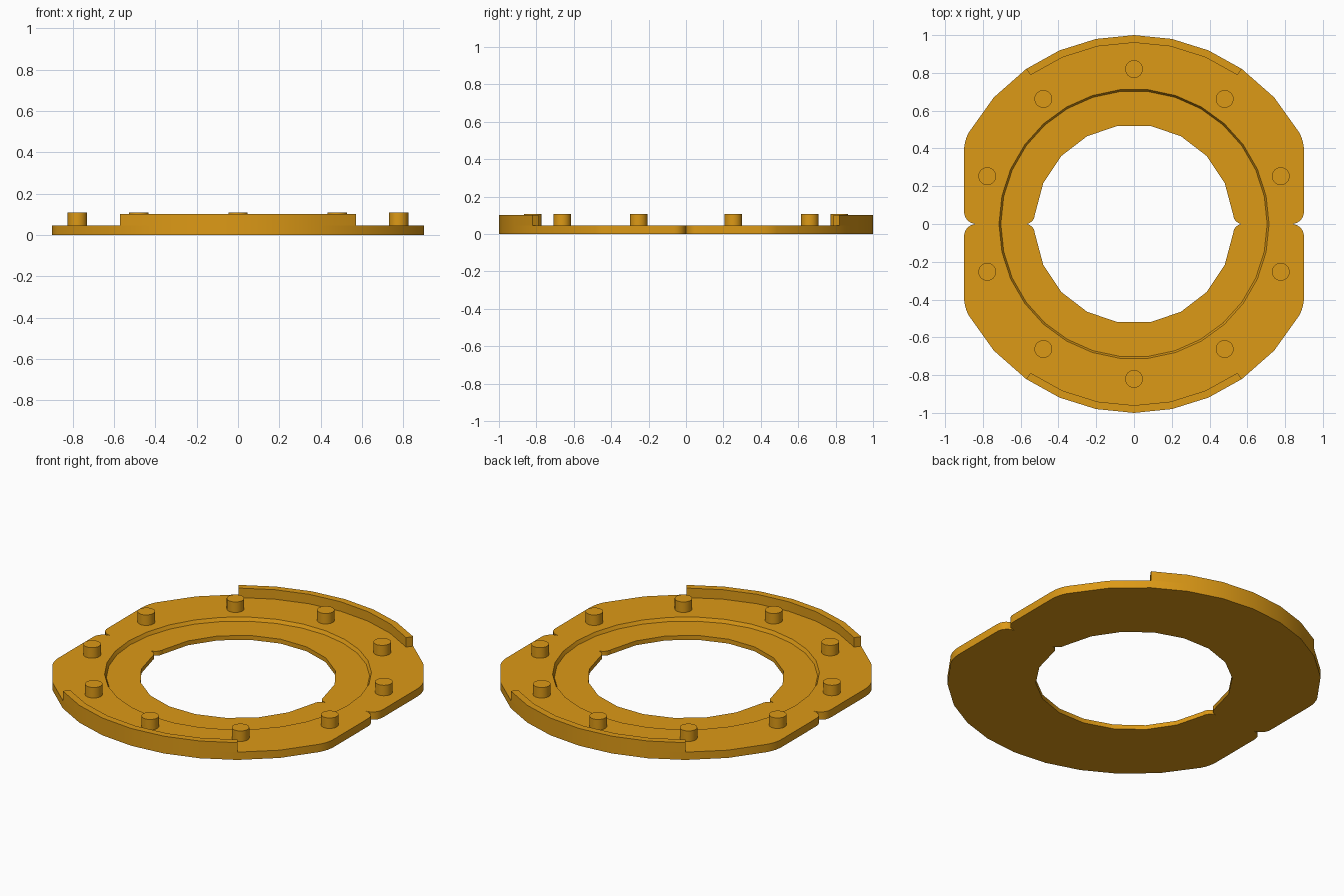
import bpy, bmesh
from math import sin, cos, radians

if "Cube" in bpy.data.objects:
    bpy.data.objects.remove(bpy.data.objects["Cube"])

AMBER = bpy.data.materials.new("amber")
AMBER.diffuse_color = (0.72, 0.32, 0.008, 1)
AMBER.use_nodes = True
AMBER.node_tree.nodes["Principled BSDF"].inputs["Base Color"].default_value = AMBER.diffuse_color


def arc(cx, cy, r, a0, a1, n):
    return [(cx + r * cos(radians(a0 + (a1 - a0) * i / n)),
             cy + r * sin(radians(a0 + (a1 - a0) * i / n))) for i in range(n + 1)]


def mirror_quarter(q):
    """Closed outline from a quarter running from the +y side to the +x axis."""
    half = q + [(x, -y) for x, y in reversed(q)]
    pts = half + [(-x, y) for x, y in reversed(half)]
    out = []
    for p in pts:
        if not any(abs(p[0] - o[0]) + abs(p[1] - o[1]) < 1e-5 for o in out):
            out.append(p)
    return out


def add_loop(bm, pts, z):
    return [bm.verts.new((x, y, z)) for x, y in pts]


def wall(bm, a, b):
    n = len(a)
    for i in range(n):
        bm.faces.new((a[i], a[(i + 1) % n], b[(i + 1) % n], b[i]))


def fill(bm, *loops):
    edges = []
    for lp in loops:
        for i, v in enumerate(lp):
            w = lp[(i + 1) % len(lp)]
            edges.append(bm.edges.get((v, w)) or bm.edges.new((v, w)))
    bmesh.ops.triangle_fill(bm, edges=edges, use_beauty=True, use_dissolve=False)


def finish(bm, name):
    bmesh.ops.recalc_face_normals(bm, faces=bm.faces)
    me = bpy.data.meshes.new(name)
    bm.to_mesh(me)
    bm.free()
    me.materials.append(AMBER)
    ob = bpy.data.objects.new(name, me)
    bpy.context.collection.objects.link(ob)
    bpy.ops.object.select_all(action='DESELECT')
    ob.select_set(True)
    bpy.context.view_layer.objects.active = ob
    bpy.ops.object.shade_smooth_by_angle(angle=radians(30))
    return ob


TOP, FLOOR = 0.046, 0.026

# Base plate: flat-sided disc, shallow recess, notched centre hole
outer = mirror_quarter(arc(0, 0, 1, 90, 55.2, 3) + arc(0, 0, 1, 55.2, 28.94, 2)[1:]
                       + arc(0.7, 0.387, 0.2, 28.94, 0, 4)[1:]
                       + arc(0.835, 0.065, 0.065, 0, -90, 6))
hole = mirror_quarter(arc(0, 0, 0.527, 80.7, 5.5, 4) + arc(0.575, 0.05, 0.05, 180, 270, 6))
ring_hi = arc(0, 0, 0.715, 0, 348, 29)
ring_lo = arc(0, 0, 0.705, 0, 348, 29)

bm = bmesh.new()
o0, o1 = add_loop(bm, outer, 0), add_loop(bm, outer, TOP)
r1, r0 = add_loop(bm, ring_hi, TOP), add_loop(bm, ring_lo, FLOOR)
h1, h0 = add_loop(bm, hole, FLOOR), add_loop(bm, hole, 0)
for a, b in ((o0, o1), (r1, r0), (h1, h0)):
    wall(bm, a, b)
for a, b in ((o1, r1), (r0, h1), (o0, h0)):
    fill(bm, a, b)
finish(bm, "base_plate")

# Raised rim lips at front and back
for name, s in (("rim_back", 1), ("rim_front", -1)):
    pts = arc(0, 0, 1, 55.2, 124.8, 6) + arc(0, 0, 0.96, 124.8, 55.2, 6)
    pts = [(x, s * y) for x, y in pts]
    bm = bmesh.new()
    lo, hi = add_loop(bm, pts, TOP), add_loop(bm, pts, 0.102)
    wall(bm, lo, hi)
    bm.faces.new(lo)
    bm.faces.new(hi)
    finish(bm, name)

# Ten round pegs
spots = mirror_quarter([(0, 0.82), (0.48, 0.662), (0.777, 0.253)])
for i, (x, y) in enumerate(spots):
    bm = bmesh.new()
    pts = arc(x, y, 0.047, 0, 345, 23)
    lo, hi = add_loop(bm, pts, TOP), add_loop(bm, pts, 0.108)
    wall(bm, lo, hi)
    bm.faces.new(lo)
    bm.faces.new(hi)
    finish(bm, f"peg_{i + 1}")
